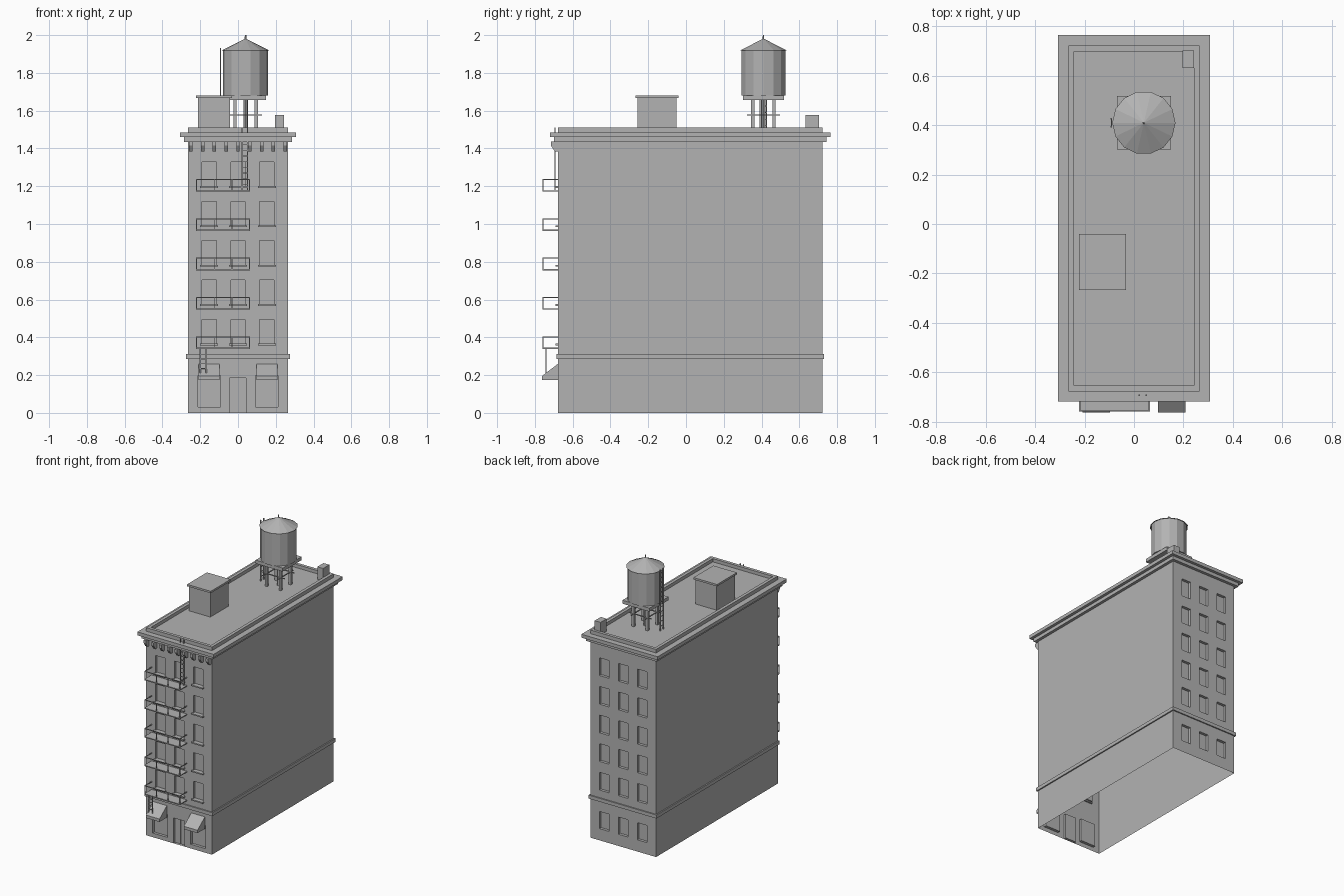
import bpy, bmesh, math
from mathutils import Matrix, Vector

if "Cube" in bpy.data.objects:
    bpy.data.objects.remove(bpy.data.objects["Cube"], do_unlink=True)

grey = bpy.data.materials.new("plain grey")
grey.use_nodes = True
grey.diffuse_color = (0.45, 0.45, 0.45, 1)
grey.node_tree.nodes["Principled BSDF"].inputs["Base Color"].default_value = (0.45, 0.45, 0.45, 1)

CY = 0.0225            # middle of the building in y
HX, HY = 0.265, 0.70   # half width and half depth
FRONT, BACK = CY - HY, CY + HY
COLUMNS = (-0.153, 0, 0.153)
FLOOR = 0.2083
STOREYS = range(5)


def finish(name, bm):
    mesh = bpy.data.meshes.new(name)
    bm.to_mesh(mesh)
    bm.free()
    mesh.materials.append(grey)
    obj = bpy.data.objects.new(name, mesh)
    bpy.context.collection.objects.link(obj)
    return obj


def add_box(bm, x0, x1, y0, y1, z0, z1):
    size = Matrix.Diagonal((x1 - x0, y1 - y0, z1 - z0, 1))
    mid = Matrix.Translation(((x0 + x1) / 2, (y0 + y1) / 2, (z0 + z1) / 2))
    bmesh.ops.create_cube(bm, size=1, matrix=mid @ size)


def boxes(name, items):
    bm = bmesh.new()
    for item in items:
        add_box(bm, *item)
    return finish(name, bm)


def bar(x, y, z0, z1, r):
    return (x - r, x + r, y - r, y + r, z0, z1)


def molding(name, profile, cap=False):
    """Sweep (offset, height) points around the building footprint."""
    bm = bmesh.new()
    loops = []
    for o, z in profile:
        x, y = HX + o, HY + o
        loops.append([bm.verts.new((sx * x, CY + sy * y, z))
                      for sx, sy in ((-1, -1), (1, -1), (1, 1), (-1, 1))])
    for a, b in zip(loops, loops[1:]):
        for i in range(4):
            j = (i + 1) % 4
            bm.faces.new((a[i], a[j], b[j], b[i]))
    if cap:
        bm.faces.new(loops[-1])
    return finish(name, bm)


def wall(name, y, z0, z1, openings, inward, depth=0.02):
    """Flat wall with recessed rectangular openings (x0, x1, z0, z1)."""
    xs = sorted({-HX, HX} | {v for o in openings for v in o[:2]})
    zs = sorted({z0, z1} | {v for o in openings for v in o[2:]})
    bm = bmesh.new()
    grid = [[bm.verts.new((x, y, z)) for x in xs] for z in zs]
    recessed = []
    for r in range(len(zs) - 1):
        for c in range(len(xs) - 1):
            ring = [grid[r][c], grid[r][c + 1], grid[r + 1][c + 1], grid[r + 1][c]]
            face = bm.faces.new(ring if inward > 0 else ring[::-1])
            mid = face.calc_center_median()
            if any(o[0] < mid.x < o[1] and o[2] < mid.z < o[3] for o in openings):
                recessed.append(face)
    ext = bmesh.ops.extrude_face_region(bm, geom=recessed)["geom"]
    bmesh.ops.delete(bm, geom=recessed, context='FACES')
    bmesh.ops.translate(bm, vec=(0, inward * depth, 0),
                        verts=[g for g in ext if isinstance(g, bmesh.types.BMVert)])
    return finish(name, bm)


def prism(bm, profile, x0, x1):
    """Extrude a (y, z) side profile along x."""
    face = bm.faces.new([bm.verts.new((x0, y, z)) for y, z in profile])
    ext = bmesh.ops.extrude_face_region(bm, geom=[face])["geom"]
    bmesh.ops.translate(bm, vec=(x1 - x0, 0, 0),
                        verts=[g for g in ext if isinstance(g, bmesh.types.BMVert)])
    bmesh.ops.recalc_face_normals(bm, faces=bm.faces)


def ladder(name, a, b, z0, z1, step, r=0.003):
    """Two rails at the xy points a and b, with rungs between them."""
    items = [bar(*a, z0, z1, r), bar(*b, z0, z1, r)]
    z = z0 + step
    while z < z1 - step / 2:
        items.append((min(a[0], b[0]) - 0.002, max(a[0], b[0]) + 0.002,
                      min(a[1], b[1]) - 0.002, max(a[1], b[1]) + 0.002, z - 0.002, z + 0.002))
        z += step
    return boxes(name, items)


# Walls: hollow shell, open underneath
BELT, TOP = 0.298, 1.435
windows = [(x - 0.038, x + 0.038, 0.366 + FLOOR * i, 0.495 + FLOOR * i)
           for x in COLUMNS for i in STOREYS]
shop = [(x - 0.06, x + 0.06, 0.03, 0.197) for x in (COLUMNS[0], COLUMNS[2])]
wall("front_upper_wall", FRONT, BELT, TOP, windows, 1)
wall("back_upper_wall", BACK, BELT, TOP, windows, -1)
wall("front_shop_wall", FRONT, 0, BELT, shop + [(-0.046, 0.042, 0, 0.185)], 1)
wall("back_ground_wall", BACK, 0, BELT,
     [(x - 0.038, x + 0.038, 0.085, 0.21) for x in COLUMNS], -1)
for name, s in (("left_side_wall", 1), ("right_side_wall", -1)):
    bm = bmesh.new()
    corners = [(FRONT, 0), (BACK, 0), (BACK, TOP), (FRONT, TOP)][::s]
    bm.faces.new([bm.verts.new((s * HX, y, z)) for y, z in corners])
    finish(name, bm)

# Belt course, cornice, parapet and roof deck
molding("belt_course", [(0, 0.286), (0.009, 0.286), (0.009, 0.311), (0, 0.311)])
molding("cornice_and_roof", [(0, TOP), (0.021, TOP), (0.021, 1.46), (0.042, 1.46),
                             (0.042, 1.485), (0, 1.485), (0, 1.511), (-0.023, 1.511),
                             (-0.023, 1.487)], cap=True)

# Cornice brackets
bm = bmesh.new()
for i in range(9):
    x = (i - 4) * 0.0625
    prism(bm, [(FRONT, 1.385), (FRONT - 0.018, 1.385), (FRONT - 0.038, 1.415),
               (FRONT - 0.038, TOP + 0.002), (FRONT, TOP + 0.002)], x - 0.009, x + 0.009)
finish("cornice_brackets", bm)

# Window sills and door split
boxes("window_sills", [(x - 0.047, x + 0.047, FRONT - 0.014, FRONT + 0.01,
                        0.358 + FLOOR * i, 0.367 + FLOOR * i)
                       for x in COLUMNS for i in STOREYS])
boxes("door_split", [(-0.004, 0, FRONT + 0.014, FRONT + 0.021, 0, 0.185)])

# Shop awnings
for name, x in (("right_awning", COLUMNS[0]), ("left_awning", COLUMNS[2])):
    bm = bmesh.new()
    prism(bm, [(FRONT, 0.26), (-0.763, 0.195), (-0.763, 0.174), (FRONT, 0.174)],
          x - 0.055, x + 0.055)
    finish(name, bm)

# Fire escape balconies
X0, X1, Y0 = -0.222, 0.064, -0.76
for i in STOREYS:
    z, t = 0.338 + FLOOR * i, 0.0025
    top = z + 0.067
    parts = [(X0, X1, Y0, FRONT, z, z + 0.007),
             (X0, X1, Y0, Y0 + 2 * t, top - 2 * t, top)]
    parts += [bar(X0 + t + (X1 - X0 - 2 * t) * k / 3, Y0 + t, z, top, t) for k in range(4)]
    parts += [(x, x + 2 * t, Y0, FRONT, top - 2 * t, top) for x in (X0, X1 - 2 * t)]
    boxes(f"fire_escape_balcony_{i + 1}", parts)

ladder("roof_ladder", (0.022, -0.694), (0.05, -0.694), 1.18, 1.512, 0.03)
ladder("drop_ladder", (-0.2, -0.742), (-0.168, -0.742), 0.21, 0.34, 0.025)

# Roof bulkhead and chimney
boxes("bulkhead", [(-0.212, -0.042, -0.258, -0.05, 1.48, 1.668),
                   (-0.222, -0.032, -0.268, -0.04, 1.667, 1.681)])
boxes("chimney", [(0.196, 0.243, 0.632, 0.703, 1.48, 1.577)])

# Water tank stand
TX, TY = 0.04, 0.41
legs = [(TX + sx * 0.056, TY + sy * 0.056) for sx in (-1, 1) for sy in (-1, 1)]
boxes("tank_legs", [bar(x, y, 1.48, 1.66, 0.009) for x, y in legs])
boxes("tank_braces",
      [(TX - 0.087, TX + 0.087, TY + s - 0.003, TY + s + 0.003, 1.574, 1.58) for s in (-0.056, 0.056)]
      + [(TX + s - 0.003, TX + s + 0.003, TY - 0.087, TY + 0.087, 1.574, 1.58) for s in (-0.056, 0.056)])
boxes("tank_platform", [(TX - 0.109, TX + 0.109, TY - 0.109, TY + 0.109, 1.656, 1.681)])


def cone(name, r1, r2, z0, z1, sides):
    bm = bmesh.new()
    place = Matrix.Translation((TX, TY, (z0 + z1) / 2)) @ Matrix.Rotation(math.pi / 2, 4, 'Z')
    bmesh.ops.create_cone(bm, cap_ends=True, segments=sides, radius1=r1, radius2=r2,
                          depth=z1 - z0, matrix=place)
    return finish(name, bm)


# Water tank
cone("tank_pipe", 0.012, 0.012, 1.48, 1.66, 8)
cone("tank_barrel", 0.12, 0.12, 1.68, 1.922, 14)
cone("tank_roof", 0.128, 0.004, 1.918, 1.98, 14)
cone("tank_finial", 0.005, 0.004, 1.97, 2.0, 6)
ladder("tank_ladder", (-0.092, TY - 0.017), (-0.092, TY + 0.017), 1.485, 1.932, 0.035)
